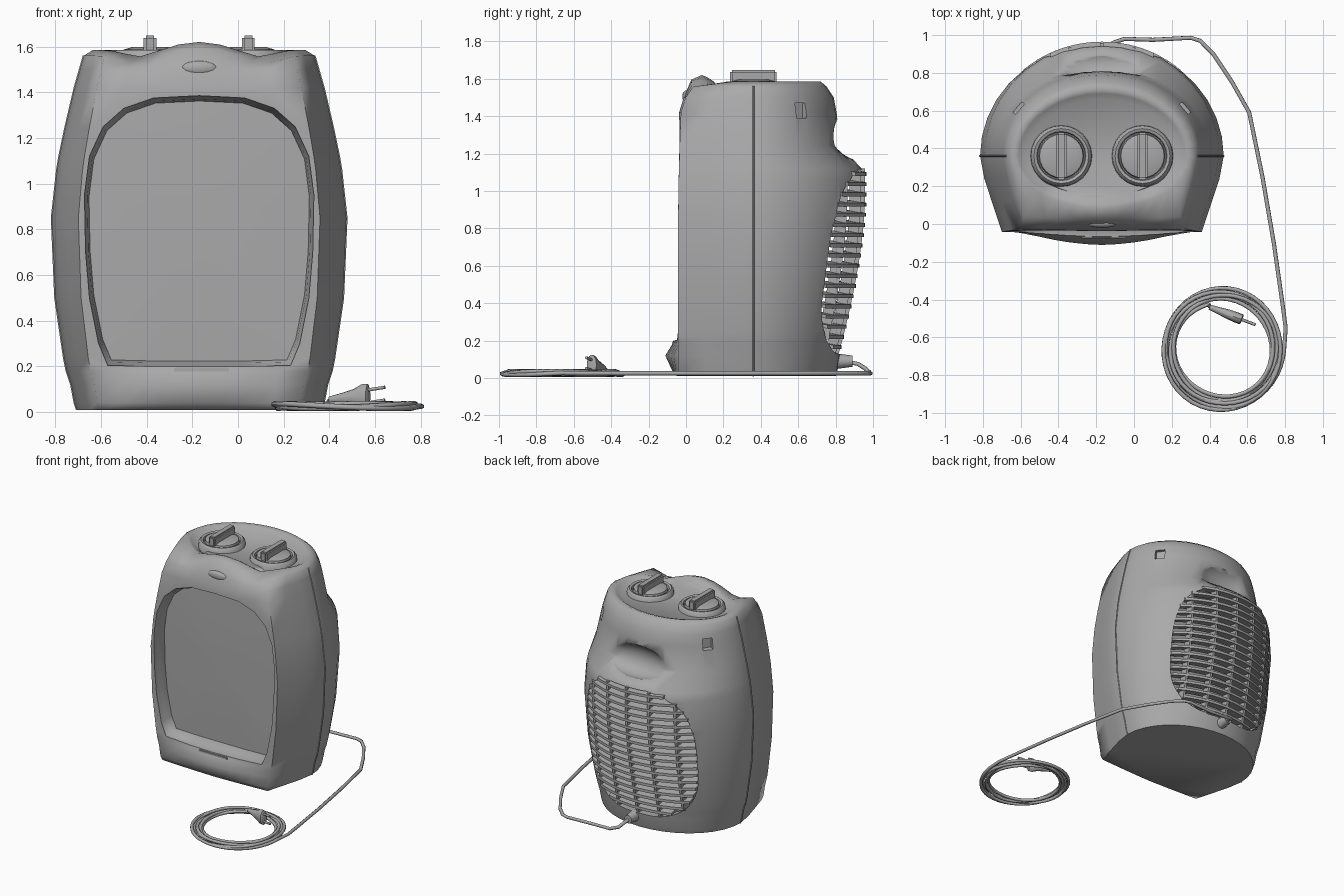
import bpy, bmesh, math
from math import sin, cos, pi, sqrt, exp
from mathutils import Vector

if "Cube" in bpy.data.objects:
    bpy.data.objects.remove(bpy.data.objects["Cube"])

CX, SEAM_Y = -0.17, 0.36
grey = bpy.data.materials.new("plain grey")
grey.use_nodes = True
GREY = (0.4, 0.4, 0.4, 1)
grey.diffuse_color = GREY
grey.node_tree.nodes["Principled BSDF"].inputs["Base Color"].default_value = GREY


def finish(ob, angle=40):
    if not ob.data.materials:
        ob.data.materials.append(grey)
    bpy.ops.object.select_all(action="DESELECT")
    ob.select_set(True)
    bpy.context.view_layer.objects.active = ob
    bpy.ops.object.shade_smooth_by_angle(angle=math.radians(angle))
    return ob


def from_bmesh(name, bm):
    bmesh.ops.recalc_face_normals(bm, faces=bm.faces)
    me = bpy.data.meshes.new(name)
    bm.to_mesh(me)
    bm.free()
    ob = bpy.data.objects.new(name, me)
    bpy.context.collection.objects.link(ob)
    return ob


def loft(bm, rings):
    """Skin closed rings of equal length and cap both ends."""
    rows = [[bm.verts.new(p) for p in ring] for ring in rings]
    n = len(rows[0])
    for a, b in zip(rows, rows[1:]):
        for i in range(n):
            j = (i + 1) % n
            bm.faces.new((a[i], a[j], b[j], b[i]))
    bm.faces.new(rows[0])
    bm.faces.new(rows[-1])


def mirror_half(half):
    """Half outline (x >= 0, both ends on the axis) to a closed outline."""
    return half + [(-x, y) for x, y in half[-2:0:-1]]


def box(name, loc, size, rot=(0, 0, 0), bevel=0.0):
    bm = bmesh.new()
    bmesh.ops.create_cube(bm, size=1)
    bmesh.ops.scale(bm, vec=size, verts=bm.verts)
    if bevel:
        bmesh.ops.bevel(bm, geom=bm.edges[:], offset=bevel, segments=2, affect="EDGES")
    ob = from_bmesh(name, bm)
    ob.location, ob.rotation_euler = loc, rot
    return ob


def ellipsoid(name, loc, radii):
    bm = bmesh.new()
    bmesh.ops.create_uvsphere(bm, u_segments=20, v_segments=12, radius=1)
    bmesh.ops.scale(bm, vec=radii, verts=bm.verts)
    ob = from_bmesh(name, bm)
    ob.location = loc
    return ob


def tube(name, points, radius):
    cu = bpy.data.curves.new(name, "CURVE")
    cu.dimensions = "3D"
    cu.bevel_depth, cu.bevel_resolution, cu.use_fill_caps = radius, 1, True
    sp = cu.splines.new("POLY")
    sp.points.add(len(points) - 1)
    for p, co in zip(sp.points, points):
        p.co = (*co, 1)
    cu.materials.append(grey)
    ob = bpy.data.objects.new(name, cu)
    bpy.context.collection.objects.link(ob)


# Housing: stacked plan outlines as (height, half width, front y, back y)
levels = [(.01, .535, -.03, .80), (.04, .545, -.04, .81), (.12, .56, -.04, .825),
          (.18, .58, -.04, .835), (.24, .592, -.04, .85), (.5, .63, -.04, .905),
          (.85, .645, -.04, .955), (1.06, .622, -.037, .96), (1.12, .612, -.035, .94),
          (1.24, .587, -.032, .825), (1.42, .545, -.025, .805), (1.5, .522, 0, .79),
          (1.56, .505, .04, .75)]
# Oval rim and dished control panel on top
panel = [(1.585, .465, .085, .72), (1.575, .44, .11, .69), (1.55, .40, .15, .66)]


def plan(z, hw, yf, yb, oval):
    if oval:
        half = [(hw * sin(a * pi / 16), SEAM_Y - (SEAM_Y - yf) * cos(a * pi / 16)) for a in range(8)]
    else:
        half = [(f * hw, yf - .012 * (1 - f)) for f in (0, .15, .3, .45, .6, .82)]
        half += [(.9 * hw, yf + .38 * (SEAM_Y - yf)), (.965 * hw, yf + .7 * (SEAM_Y - yf))]
    half += [(hw * cos(a * pi / 18), SEAM_Y + (yb - SEAM_Y) * sin(a * pi / 18)) for a in range(9)]
    half.append((0, yb))
    ring = []
    for x, y in mirror_half(half):
        # swelling lower lip, raised front brow and dips in front of the knobs
        front = max(0, 1 - (y - yf) / .2) if y > yf else 1
        bulge = .06 * exp(-((z - .11) / .07) ** 2) * max(0, 1 - (x / .42) ** 2) * front
        wave = .035 * exp(-(x / .16) ** 2) - .04 * exp(-((abs(x) - .27) / .09) ** 2)
        ring.append((x + CX, y - bulge, z + wave * front * (z > 1.52)))
    return ring


bm = bmesh.new()
loft(bm, [plan(*lv, False) for lv in levels] + [plan(*lv, True) for lv in panel])
housing = from_bmesh("housing", bm)

# Front opening: rounded, shallow, with a gently pillowed floor
opening = [(0, 1.385), (.2, 1.375), (.33, 1.33), (.42, 1.25), (.48, 1.12), (.502, .95),
           (.497, .7), (.48, .5), (.44, .3), (.40, .205), (.2, .2), (0, .2)]
bm = bmesh.new()
steps = [(-.3, 1.0), (-.03, 1.0), (.0, .975), (.055, .96), (.05, .7), (.045, .3)]
loft(bm, [[(x * s + CX, y, .8 + (z - .8) * s) for x, z in mirror_half(opening)] for y, s in steps])
cutters = [from_bmesh("opening_cutter", bm)]


# Rear grille outline and bowed surface
def grille_y(x, z):
    depth = .965 - .135 * max(0, (.95 - z) / .8) ** 1.6
    return SEAM_Y + (depth - SEAM_Y) * sqrt(1 - (x / .635) ** 2)


def grille_half(z):
    return .45 * (1 - abs((z - .62) / .5) ** 3) ** (1 / 3)


bm = bmesh.new()
rings = []
for k in range(-12, 13):
    z = .62 + .495 * sin(k / 12 * pi / 2)
    w = grille_half(z)
    rings.append([(CX - w, .70, z), (CX + w, .70, z), (CX + w, 1.1, z), (CX - w, 1.1, z)])
loft(bm, rings)
cutters.append(from_bmesh("grille_cutter", bm))

# Grip scoop above the grille and finger notches on both sides
cutters.append(ellipsoid("scoop_cutter", (CX, .86, 1.28), (.28, .11, .115)))
for side in (-1, 1):
    cutters.append(box("notch_cutter", (CX + side * .45, .62, 1.43), (.09, .07, .08), (0, 0, side * .6)))
for cutter in cutters:
    mod = housing.modifiers.new("cut", "BOOLEAN")
    mod.operation, mod.solver, mod.object = "DIFFERENCE", "EXACT", cutter
    bpy.context.view_layer.objects.active = housing
    bpy.ops.object.modifier_apply(modifier=mod.name)
    bpy.data.objects.remove(cutter)
finish(housing, 70)

# Seam between front and back shells
for side, label in ((-1, "right"), (1, "left")):
    tube(label + "_seam", [(CX + side * lv[1], SEAM_Y, lv[0]) for lv in levels], .005)

# Badge and tab on the front
finish(ellipsoid("badge", (CX, .0, 1.505), (.078, .02, .032)))
finish(box("opening_tab", (CX + .01, -.06, .185), (.24, .03, .02), bevel=.004))

# Control knobs: raised collar, domed disc and grip bar
for x, label in ((-.385, "right"), (.045, "left")):
    bm = bmesh.new()
    profile = [(.165, 1.53), (.16, 1.57), (.145, 1.585), (.13, 1.58), (.125, 1.56),
               (.12, 1.56), (.115, 1.587), (.08, 1.597)]
    loft(bm, [[(x + r * cos(k * pi / 12), SEAM_Y + r * sin(k * pi / 12), z) for k in range(24)]
              for r, z in profile])
    finish(from_bmesh(label + "_knob", bm))
    finish(box(label + "_knob_grip", (x, SEAM_Y, 1.61), (.055, .25, .075), bevel=.01))

# Grille louvres, sloping up toward the inside
bm = bmesh.new()
LOUVRES = 18
for i in range(LOUVRES):
    z = .155 + .925 * i / (LOUVRES - 1)
    rings = []
    for k in range(-8, 9):
        x = grille_half(z) * k / 8
        y = grille_y(x, z)
        rings.append([(x + CX, y, z), (x + CX, y, z + .02),
                      (x + CX, y - .08, z + .036), (x + CX, y - .08, z + .018)])
    loft(bm, rings)
finish(from_bmesh("grille_louvres", bm))

# Grille ribs
bm = bmesh.new()
for x in (-.34, -.17, 0, .17, .34):
    reach = .5 * (1 - (abs(x) / .45) ** 3) ** (1 / 3)
    rings = []
    for k in range(-6, 7):
        z = .62 + reach * k / 6
        y = grille_y(x, z) - .008
        rings.append([(x + CX + dx, y - dy, z) for dx, dy in ((-.009, 0), (.009, 0), (.009, .06), (-.009, .06))])
    loft(bm, rings)
finish(from_bmesh("grille_ribs", bm))

# Cord outlet at the lower back
bm = bmesh.new()
bmesh.ops.create_cone(bm, cap_ends=True, segments=14, radius1=.042, radius2=.03, depth=.09)
outlet = finish(from_bmesh("cord_outlet", bm))
outlet.location, outlet.rotation_euler = (CX + .03, .845, .09), (-pi / 2, 0, 0)

# Power cord: lead followed by a coil winding inward
lead = [(-.14, .87, .085), (-.13, .92, .075), (-.11, .96, .05), (-.05, .98, .03), (.1, .975, .025),
        (.3, .986, .025), (.35, .97, .025), (.42, .9, .025), (.52, .75, .025), (.61, .59, .025),
        (.68, .25, .025), (.74, -.1, .025), (.79, -.45, .025), (.803, -.55, .025)]
coil, turn = [], 2 * pi * 5.7
for k in range(240):
    t = k / 239
    a = -turn * t
    r = .325 - .075 * t + .006 * sin(2.3 * a)
    coil.append((.47 + r * cos(a), -.66 + r * sin(a), .027 + .01 * sin(1.7 * a)))
tube("power_cord", lead + coil + [(.40, -.435, .05)], .012)

# Plug: tapered grip and two pins
axis = Vector((.26, -.1, 0)).normalized()
across = Vector((-axis.y, axis.x, 0))
start = Vector((.40, -.44, .055))
stations = [(0, .014, .014), (.06, .02, .025), (.11, .026, .036), (.15, .028, .055),
            (.18, .028, .055), (.185, .02, .03)]
bm = bmesh.new()
loft(bm, [[start + axis * s + across * (w * cos(k * pi / 6)) + Vector((0, 0, h * sin(k * pi / 6) + s * .08))
           for k in range(12)] for s, w, h in stations])
finish(from_bmesh("plug", bm))
for offset, label in ((.028, "upper"), (-.028, "lower")):
    base = start + axis * .18 + Vector((0, 0, .014 + offset))
    tube(label + "_pin", [base, base + axis * .08 + Vector((0, 0, .012))], .008)
